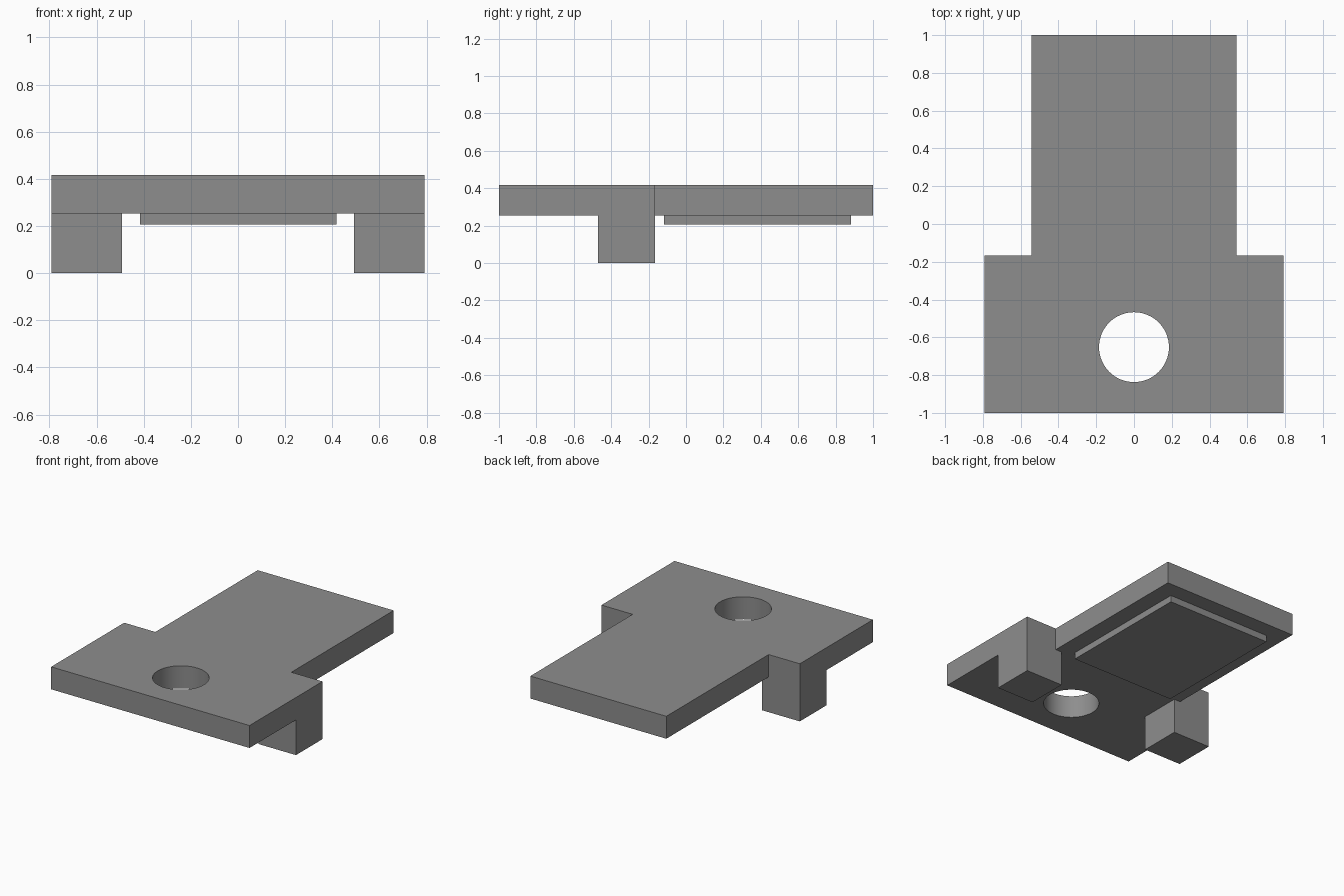
import bpy, bmesh

if "Cube" in bpy.data.objects:
    bpy.data.objects.remove(bpy.data.objects["Cube"])

gray = bpy.data.materials.new("plain_gray")
gray.diffuse_color = (0.27, 0.27, 0.27, 1)
gray.use_nodes = True
gray.node_tree.nodes["Principled BSDF"].inputs["Base Color"].default_value = gray.diffuse_color

Z_UNDER, Z_TOP = 0.254, 0.416
HEAD, TONGUE, STEP = 0.792, 0.543, -0.167


def prism(name, outline, z0, z1):
    """Extrude a flat outline from z0 up to z1."""
    bm = bmesh.new()
    face = bm.faces.new([bm.verts.new((x, y, z0)) for x, y in outline])
    top = bmesh.ops.extrude_face_region(bm, geom=[face])["geom"]
    verts = [v for v in top if isinstance(v, bmesh.types.BMVert)]
    bmesh.ops.translate(bm, vec=(0, 0, z1 - z0), verts=verts)
    bmesh.ops.recalc_face_normals(bm, faces=bm.faces)
    mesh = bpy.data.meshes.new(name)
    bm.to_mesh(mesh)
    bm.free()
    mesh.materials.append(gray)
    obj = bpy.data.objects.new(name, mesh)
    bpy.context.collection.objects.link(obj)
    return obj


def box(name, x0, x1, y0, y1, z0, z1):
    return prism(name, [(x0, y0), (x1, y0), (x1, y1), (x0, y1)], z0, z1)


def merge(target, tool, operation):
    """Apply a boolean and discard the tool object."""
    mod = target.modifiers.new(operation, "BOOLEAN")
    mod.operation, mod.solver, mod.object = operation, "EXACT", tool
    bpy.ops.object.select_all(action="DESELECT")
    bpy.context.view_layer.objects.active = target
    target.select_set(True)
    bpy.ops.object.modifier_apply(modifier=mod.name)
    bpy.data.objects.remove(tool)


# Stepped plate: wide head at the front, narrower tongue behind
plate = prism("plate", [(-HEAD, -1), (HEAD, -1), (HEAD, STEP), (TONGUE, STEP),
                        (TONGUE, 1), (-TONGUE, 1), (-TONGUE, STEP), (-HEAD, STEP)],
              Z_UNDER, Z_TOP)

# Square feet flush with the head's sides and step
for side in (-1, 1):
    x0, x1 = sorted((side * 0.492, side * HEAD))
    merge(plate, box("foot", x0, x1, -0.47, STEP, 0, Z_TOP), "UNION")

# Raised pad on the underside of the tongue
merge(plate, box("pad", -0.415, 0.418, -0.118, 0.882, 0.206, 0.32), "UNION")

# Round hole through the head
bpy.ops.mesh.primitive_cylinder_add(vertices=64, radius=0.185, depth=1,
                                    location=(0, -0.652, 0.4))
cutter = bpy.context.object
cutter.name = "hole_cutter"
cutter.data.materials.append(gray)
merge(plate, cutter, "DIFFERENCE")

bpy.ops.object.shade_smooth_by_angle()
